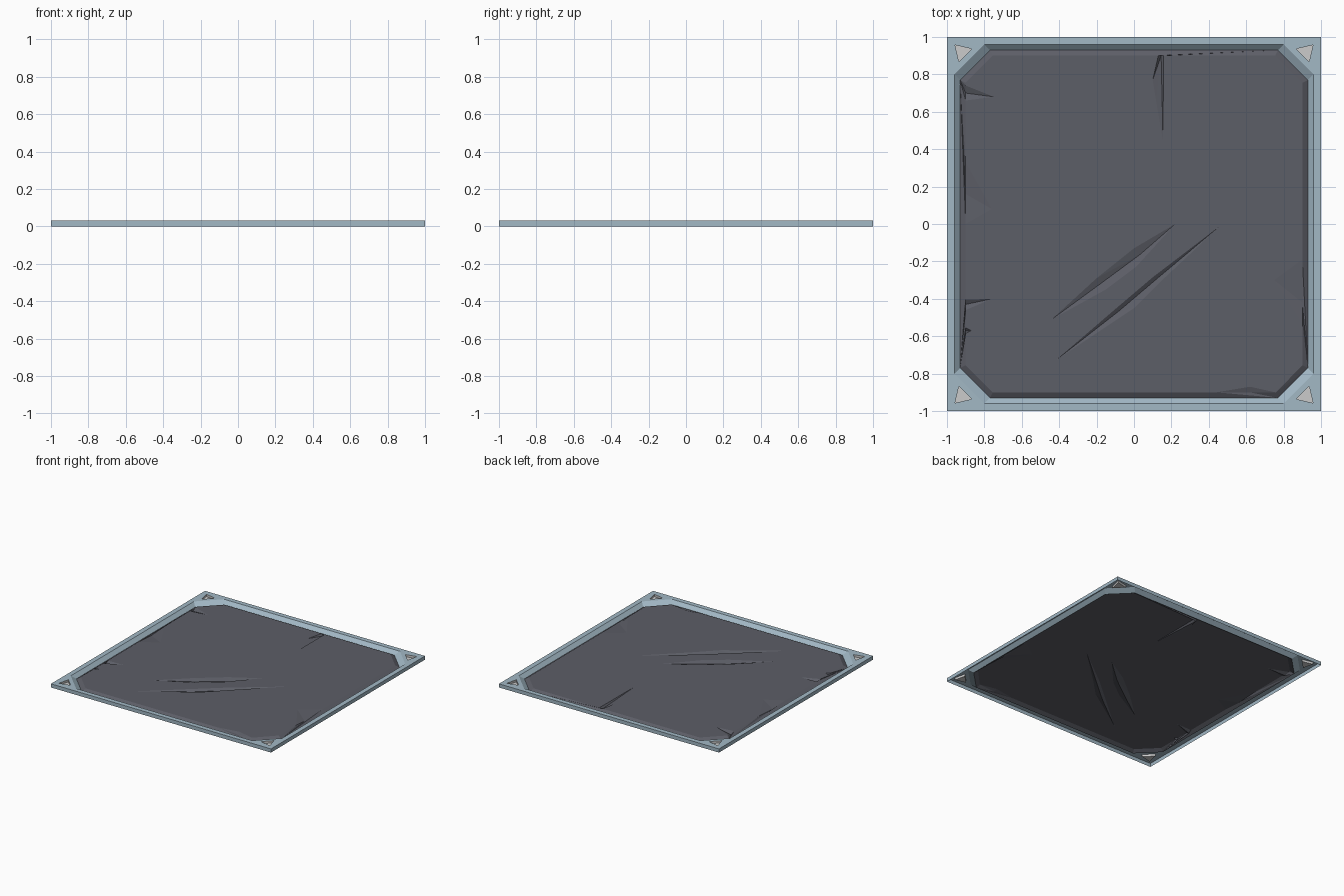
import bpy
from mathutils import Vector
from mathutils.geometry import delaunay_2d_cdt

if "Cube" in bpy.data.objects:
    bpy.data.objects.remove(bpy.data.objects["Cube"])

TOP, GROOVE, DECK = 0.03, 0.002, 0.02     # rim height, groove bottom, panel height


def material(name, rgb):
    m = bpy.data.materials.new(name)
    m.diffuse_color = (*rgb, 1)
    m.use_nodes = True
    m.node_tree.nodes["Principled BSDF"].inputs["Base Color"].default_value = m.diffuse_color
    return m


def add_object(name, verts, faces, mat=None, mirror=False):
    me = bpy.data.meshes.new(name)
    me.from_pydata(verts, [], faces)
    ob = bpy.data.objects.new(name, me)
    bpy.context.collection.objects.link(ob)
    if mat:
        me.materials.append(mat)
    if mirror:
        mod = ob.modifiers.new("mirror", 'MIRROR')
        mod.use_axis = (True, True, False)
    return ob


def polys_to_mesh(polys):
    verts, faces, index = [], [], {}
    for poly in polys:
        f = []
        for p in poly:
            if p not in index:
                index[p] = len(verts)
                verts.append(p)
            f.append(index[p])
        faces.append(f)
    return verts, faces


def at(z, *pts):
    return [(x, y, z) for x, y in pts]


# Rim: one quarter of an open shell, mirrored across x and y
E1, A, P, B, E2 = (0, 1), (.8, 1), (1, 1), (1, .8), (1, 0)
O = [(0, .96), (.8, .96), (.96, .8), (.96, 0)]
I = [(0, .93), (.77, .93), (.93, .77), (.93, 0)]
T = [(.957, .957), (.866, .936), (.936, .866)]
rim = [at(TOP, E1, O[0], O[1], A), at(TOP, A, O[1], T[1], T[0], P),
       at(TOP, O[1], O[2], T[2], T[1]), at(TOP, P, T[0], T[2], O[2], B),
       at(TOP, B, O[2], O[3], E2)]
rim += [at(TOP, E1, A, P) + at(0, P, E1), at(TOP, P, B, E2) + at(0, E2, P)]
for i in range(3):
    rim.append(at(TOP, O[i]) + at(GROOVE, I[i], I[i + 1]) + at(TOP, O[i + 1]))
add_object("rim", *polys_to_mesh(rim), material("rim_blue", (.36, .48, .56)), True)

# Triangular corner pockets
FLOOR = 0.012
pocket = [at(FLOOR, *T)]
for i in range(3):
    a, b = T[i], T[(i + 1) % 3]
    pocket.append(at(TOP, a) + at(FLOOR, a, b) + at(TOP, b))
add_object("corner_pockets", *polys_to_mesh(pocket), None, True)

# Panel: bevelled octagon with cuts, triangulated from its outline and crease lines
points, edges = [], []


def line(pts, closed=False):
    ids = []
    for p in pts:
        if p not in points:
            points.append(p)
        ids.append(points.index(p))
    edges.extend(zip(ids, ids[1:] + ids[:1] if closed else ids[1:]))


def octagon(r, c, z):
    q = [(c, r), (r, c)]
    loop = q + [(x, -y) for x, y in q[::-1]] + [(-x, -y) for x, y in q] \
        + [(-x, y) for x, y in q[::-1]]
    return [(x, y, z) for x, y in loop]


# Edge notches: side, start, deepest, end along the edge, tip, depth
notches = [
    ("R", -.19, -.42, -.53, (.75, -.30), .010),
    ("B", .76, .62, .44, (.62, -.87), .010),
    ("L", -.585, -.572, -.555, (-.87, -.57), .016),
    ("L", -.46, -.43, -.405, (-.76, -.40), .016),
    ("L", .0, .16, .33, (-.76, .08), .010),
    ("L", .66, .70, .74, (-.75, .68), .016),
    ("T", .13, .145, .158, (.155, .445), .016),
]
R = .90
inner = octagon(R, .755, DECK)
loop = []
for i, side in enumerate(["", "R", "", "B", "", "L", "", "T"]):
    loop.append(inner[i])
    for s, a, m, b, tip, depth in notches:
        if s != side:
            continue
        place = {"R": lambda t: (R, t), "L": lambda t: (-R, t),
                 "T": lambda t: (t, R), "B": lambda t: (t, -R)}[s]
        pa, pm, pb = [(*place(t), z) for t, z in
                      ((a, DECK), (m, DECK - depth), (b, DECK))]
        loop += [pa, pm, pb]
        tip3 = (*tip, DECK)
        # the long crack at the top bulges to one side
        line([pa, (.10, .77, DECK), (.118, .66, DECK), tip3] if s == "T" else [pa, tip3])
        line([pm, tip3])
        line([pb, tip3])
line(octagon(.93, .77, GROOVE), True)
line(loop, True)

# Long scratches: upper side, valley and lower side between two ends
scratches = [
    ((-.44, -.51), (.22, .0), [(-.2, -.29), (0, -.13)],
     [(-.18, -.32), (.03, -.165)], [(-.15, -.35), (.01, -.23)]),
    ((-.42, -.73), (.46, -.01), [(-.1, -.455), (.1, -.285)],
     [(-.08, -.465), (.12, -.295)], [(0, -.45), (.14, -.31)]),
]
for start, end, upper, valley, lower in scratches:
    s, e = (*start, DECK), (*end, DECK)
    for pts, z in ((upper, DECK), (valley, DECK - .014), (lower, DECK)):
        line([s] + at(z, *pts) + [e])

co, _, faces, orig, _, _ = delaunay_2d_cdt(
    [Vector(p[:2]) for p in points], edges, [], 0, 1e-5)
verts = [(v.x, v.y, points[o[0]][2] if o else DECK) for v, o in zip(co, orig)]
add_object("floor_panel", verts, faces, material("panel_grey", (.108, .112, .135)))
